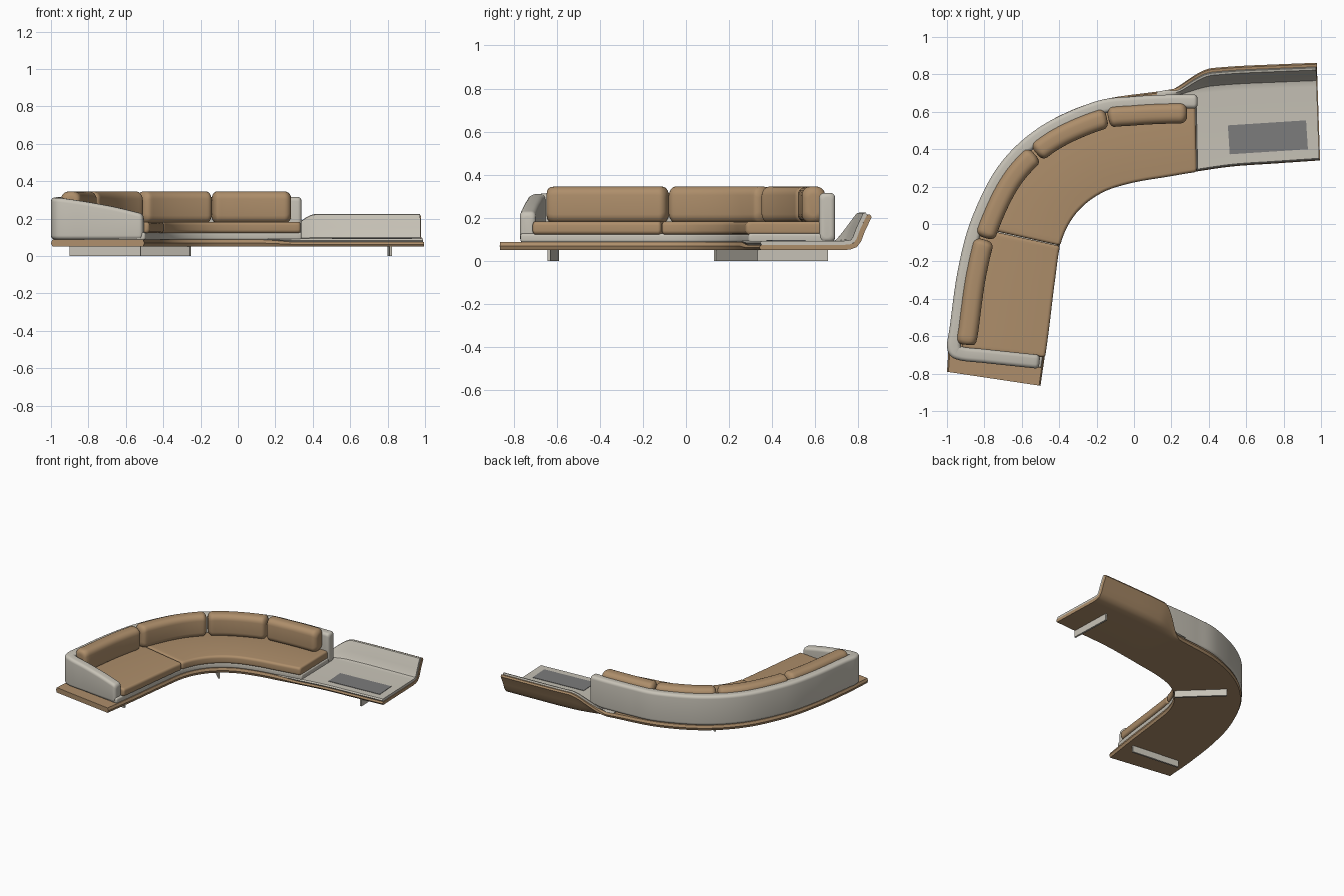
import bpy, bmesh, math
from mathutils import Vector

cube = bpy.data.objects.get("Cube")
if cube:
    bpy.data.objects.remove(cube, do_unlink=True)


def material(name, rgb):
    m = bpy.data.materials.new(name)
    m.use_nodes = True
    m.diffuse_color = (*rgb, 1)
    m.node_tree.nodes["Principled BSDF"].inputs["Base Color"].default_value = (*rgb, 1)
    return m


TAN = material("tan leather", (0.42, 0.27, 0.145))
STONE = material("pale grey fabric", (0.57, 0.54, 0.47))
SLATE = material("slate grey inlay", (0.2, 0.2, 0.2))
UP = Vector((0, 0, 1))


def skin(name, mat, rings):
    """Join equal rings of points into a capped, smooth shaded solid."""
    bm = bmesh.new()
    loops = [[bm.verts.new(p) for p in ring] for ring in rings]
    n = len(loops[0])
    for a, b in zip(loops, loops[1:]):
        for i in range(n):
            j = (i + 1) % n
            bm.faces.new((a[i], a[j], b[j], b[i]))
    bm.faces.new(loops[0])
    bm.faces.new(loops[-1])
    bmesh.ops.recalc_face_normals(bm, faces=bm.faces)
    mesh = bpy.data.meshes.new(name)
    bm.to_mesh(mesh)
    bm.free()
    mesh.materials.append(mat)
    ob = bpy.data.objects.new(name, mesh)
    bpy.context.collection.objects.link(ob)
    bpy.ops.object.select_all(action='DESELECT')
    ob.select_set(True)
    bpy.context.view_layer.objects.active = ob
    bpy.ops.object.shade_smooth_by_angle(angle=math.radians(40))
    return ob


def spline(points):
    """Smooth curve through points, evaluated at s = 0 .. len - 1."""
    p = [Vector(q) for q in points]
    p = [2 * p[0] - p[1]] + p + [2 * p[-1] - p[-2]]

    def at(s):
        i = max(0, min(int(s), len(p) - 4))
        t = s - i
        a, b, c, d = p[i:i + 4]
        return 0.5 * (2 * b + (c - a) * t + (2 * a - 5 * b + 4 * c - d) * t ** 2
                      + (3 * b - a - 3 * c + d) * t ** 3)
    return at


def rounded_box(u0, u1, z0, z1, r):
    r = min(r, (u1 - u0) * 0.49, (z1 - z0) * 0.49)
    pts = []
    corners = ((u1 - r, z1 - r), (u0 + r, z1 - r), (u0 + r, z0 + r), (u1 - r, z0 + r))
    for k, (u, z) in enumerate(corners):
        for j in range(6):
            a = math.pi / 2 * (k + j / 5)
            pts.append((u + r * math.cos(a), z + r * math.sin(a)))
    return pts


def loft(name, mat, frame, s0, s1, radius, end_r, n):
    """Sweep a rounded box along a frame, with softened ends."""
    def speed(s):
        return (frame(s + 0.01)[0] - frame(s - 0.01)[0]).length / 0.02
    head, tail = [], []
    for k in range(5):
        a = math.pi / 2 * k / 5
        d, inset = end_r * (1 - math.cos(a)), end_r * (1 - math.sin(a))
        # the ring nearest the end carries the largest inset
        head.append((s0 + d / speed(s0), inset))
        tail.append((s1 - d / speed(s1), inset))
    a, b = s0 + end_r / speed(s0), s1 - end_r / speed(s1)
    middle = [(a + (b - a) * i / n, 0) for i in range(n + 1)]
    rings = []
    for s, ins in head + middle + tail[::-1]:
        o, e, (u0, u1, z0, z1) = frame(s)
        box = rounded_box(u0 + ins, u1 - ins, z0 + ins, z1 - ins, radius)
        rings.append([o + e * u + UP * z for u, z in box])
    return skin(name, mat, rings)


# Plan curves: back and front edge of the whole platform
back_edge = spline([(-1, -.79, 0), (-.982, -.55, 0), (-.94, -.25, 0), (-.865, .03, 0),
                    (-.72, .31, 0), (-.5, .52, 0), (-.2, .656, 0), (.15, .712, 0),
                    (.32, .745, 0), (.52, .765, 0), (.75, .776, 0), (.98, .785, 0)])
front_edge = spline([(-.5, -.865, 0), (-.462, -.6, 0), (-.425, -.3, 0), (-.39, -.09, 0),
                     (-.31, .06, 0), (-.18, .165, 0), (-.02, .22, 0), (.18, .255, 0),
                     (.33, .28, 0), (.53, .308, 0), (.76, .324, 0), (.995, .34, 0)])


def smooth(a, b, x):
    t = max(0, min(1, (x - a) / (b - a)))
    return t * t * (3 - 2 * t)


def board_thickness(s):
    return 0.038 - 0.014 * smooth(6.5, 8, s)


def sheet_ring(s, offset, thick, trim):
    """Cross-section of the platform, with its back lip curling up on the side table."""
    i, o = front_edge(s), back_edge(s)
    e, w = (o - i).normalized(), (o - i).length
    lift = smooth(.17, .42, o.x)
    path = [Vector((trim + .008, .05))]
    flare = ((-.05, 0), (-.02, .003), (.008, .014), (.028, .04), (.045, .085), (.077, .153))
    for k, (d, z) in enumerate(flare):
        flat = -.05 + .042 * k / 5
        path.append(Vector((w + flat + (d - flat) * lift, .05 + z * lift)))
    low, high = [], []
    for k, p in enumerate(path):
        t = (path[min(k + 1, len(path) - 1)] - path[max(k - 1, 0)]).normalized()
        normal = Vector((-t.y, t.x))
        low.append(p + normal * offset)
        high.append(p + normal * (offset + thick))
    nose = (low[0] + high[0]) / 2 - Vector((.008, 0))
    tip = (low[-1] + high[-1]) / 2 + t * .008
    return [i + e * p.x + UP * p.y for p in low + [tip] + high[::-1] + [nose]]


# Platform board and the pale lining of the side table
skin("platform_board", TAN,
     [sheet_ring(11 * k / 110, 0, board_thickness(11 * k / 110), 0) for k in range(111)])
lining = []
for k in range(51):
    s = 6.9 + 4.08 * k / 50
    lining.append(sheet_ring(s, board_thickness(s), .043 - board_thickness(s), .004))
skin("side_table_lining", STONE, lining)


# Seat base and the two seat cushions
def across(f0, f1, z0, z1):
    def frame(s):
        i, o = front_edge(s), back_edge(s)
        w = (o - i).length
        return i, (o - i) / w, (f0 * w, f1 * w, z0, z1)
    return frame


loft("seat_base", STONE, across(.02, .85, .085, .127), .36, 8.06, .012, .01, 70)
for label, s0, s1 in (("right", .58, 2.85), ("left", 2.865, 8.03)):
    loft(label + "_seat_cushion", TAN, across(-.005, .86, .122, .183), s0, s1, .018, .014, 45)

# Back wall running round into the sloping arm; z holds the top height
wall_line = spline([(.34, .655, .315), (.2, .655, .315), (0, .645, .315), (-.2, .618, .315),
                    (-.48, .49, .315), (-.69, .295, .315), (-.832, .02, .315),
                    (-.905, -.25, .315), (-.948, -.55, .315), (-.962, -.66, .312),
                    (-.925, -.692, .307), (-.8, -.706, .288), (-.65, -.722, .26),
                    (-.505, -.737, .225)])


def wall_frame(s):
    p = wall_line(s)
    t = wall_line(s + .02) - wall_line(s - .02)
    inward = Vector((-t.y, t.x, 0)).normalized()
    return Vector((p.x, p.y, 0)), inward, (-.037, .037, .088, p.z)


def cushion_frame(s):
    o, e, _ = wall_frame(s)
    return o, e, (.01, .118, .176, .345)


loft("back_wall_and_arm", STONE, wall_frame, 0, 13, .022, .02, 130)

# Loose back cushions
for k, (s0, s1) in enumerate(((.42, 2.78), (2.82, 4.36), (4.4, 6.28), (6.32, 8.72))):
    loft(f"back_cushion_{k + 1}", TAN, cushion_frame, s0, s1, .04, .035, 24)


# Flat plates: table inlay and the blade legs
def plate(name, mat, a, b, width, z0, z1):
    a, b = Vector((*a, 0)), Vector((*b, 0))
    t = (b - a).normalized()
    side = Vector((-t.y, t.x, 0)) * width / 2
    rings = [[p - side + UP * z0, p + side + UP * z0, p + side + UP * z1, p - side + UP * z1]
             for p in (a, b)]
    skin(name, mat, rings)


plate("table_inlay", SLATE, (.507, .45), (.925, .477), .155, .089, .096)
plate("right_leg", STONE, (-.9, -.597), (-.52, -.636), .014, 0, .052)
plate("middle_leg", STONE, (-.255, .135), (-.52, .39), .014, 0, .052)
plate("left_leg", STONE, (.816, .332), (.805, .66), .014, 0, .052)
